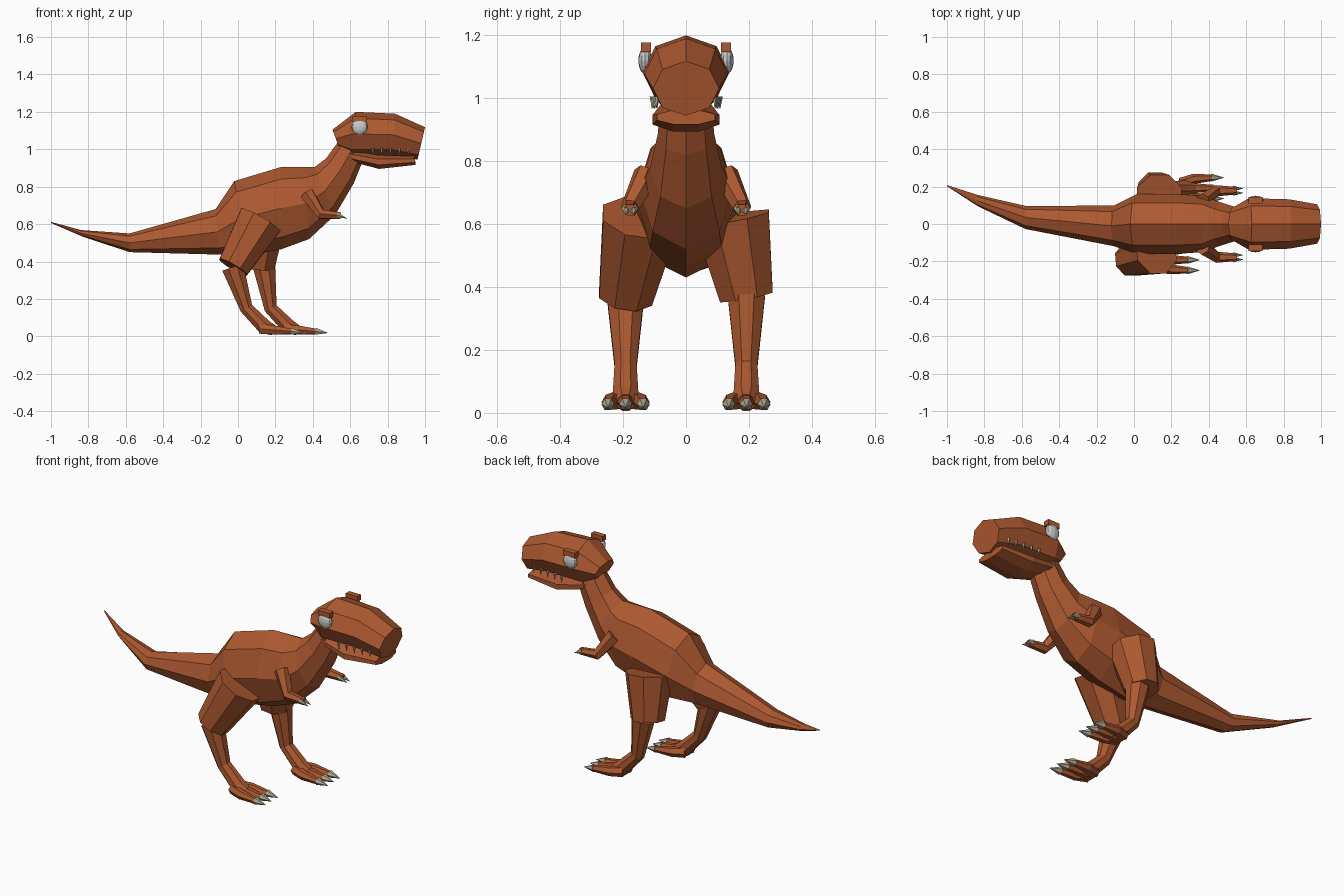
import bpy, bmesh, math
from mathutils import Vector

if "Cube" in bpy.data.objects:
    bpy.data.objects.remove(bpy.data.objects["Cube"])


def material(name, color):
    m = bpy.data.materials.new(name)
    m.diffuse_color = (*color, 1)
    m.use_nodes = True
    m.node_tree.nodes["Principled BSDF"].inputs["Base Color"].default_value = m.diffuse_color
    return m


HIDE = material("rust_hide", (0.42, 0.1, 0.03))
HORN = material("horn", (0.45, 0.42, 0.3))


def skin(name, rings, mat):
    """Bridge equal-length rings of points into a closed faceted body."""
    bm = bmesh.new()
    vs = [[bm.verts.new(p) for p in r] for r in rings]
    n = len(rings[0])
    for a, b in zip(vs, vs[1:]):
        for i in range(n):
            j = (i + 1) % n
            bm.faces.new((a[i], a[j], b[j], b[i]))
    bm.faces.new(vs[0])
    bm.faces.new(vs[-1])
    bmesh.ops.recalc_face_normals(bm, faces=bm.faces)
    me = bpy.data.meshes.new(name)
    bm.to_mesh(me)
    bm.free()
    if mat:
        me.materials.append(mat)
    ob = bpy.data.objects.new(name, me)
    bpy.context.collection.objects.link(ob)
    return ob


def loft(name, sections, n=8, turn=0.0):
    """Sections: top x, top z, bottom x, bottom z, half width, y centre."""
    rings = []
    for tx, tz, bx, bz, w, yc in sections:
        ring = []
        for i in range(n):
            a = 2 * math.pi * i / n + turn
            k = (1 + math.cos(a)) / 2
            ring.append((bx + (tx - bx) * k, yc + w * math.sin(a), bz + (tz - bz) * k))
        rings.append(ring)
    return skin(name, rings, HIDE)


def limb(name, pts, radii, n=8, mat=HIDE, turn=0.0):
    """Tapered tube along a path."""
    pts = [Vector(p) for p in pts]
    rings = []
    for i, (p, r) in enumerate(zip(pts, radii)):
        t = Vector()
        if i > 0:
            t += (p - pts[i - 1]).normalized()
        if i < len(pts) - 1:
            t += (pts[i + 1] - p).normalized()
        t.normalize()
        u = (Vector((0, 1, 0)) - t * t.y).normalized()
        v = t.cross(u)
        rings.append([p + r * (math.cos(a) * u + math.sin(a) * v)
                      for a in (2 * math.pi * k / n + turn for k in range(n))])
    return skin(name, rings, mat)


# Body with curved tail and neck
loft("body", [
    (-1.0, .612, -1.0, .606, .003, .205),
    (-.84, .568, -.83, .533, .03, .125),
    (-.58, .55, -.58, .45, .062, .035),
    (-.12, .68, -.10, .437, .108, -.01),
    (-.02, .83, .05, .43, .16, 0),
    (.23, .905, .23, .465, .16, 0),
    (.36, .905, .38, .52, .15, 0),
    (.41, .905, .52, .65, .115, 0),
    (.47, .95, .62, .82, .09, 0),
    (.55, 1.06, .66, .92, .08, 0),
])

# Skull and lower jaw
loft("skull", [
    (.505, 1.105, .54, 1.01, .085, 0),
    (.63, 1.2, .60, .965, .138, 0),
    (.84, 1.19, .82, .965, .132, 0),
    (1.0, 1.118, .96, .945, .105, 0),
])
loft("lower_jaw", [
    (.57, 1.0, .63, .925, .09, 0),
    (.75, .972, .755, .892, .115, 0),
    (.945, .965, .95, .915, .1, 0),
], n=8, turn=math.pi / 8)

for s, side in ((-1, "right"), (1, "left")):
    # Eye and brow
    bpy.ops.mesh.primitive_uv_sphere_add(segments=12, ring_count=8, radius=.043,
                                         location=(.65, s * .13, 1.12))
    eye = bpy.context.object
    eye.name = side + "_eye"
    eye.scale.y = .5
    bpy.ops.mesh.primitive_cube_add(size=1, location=(.65, s * .127, 1.163))
    brow = bpy.context.object
    brow.name = side + "_brow"
    brow.scale = (.075, .033, .03)
    brow.data.materials.append(HIDE)

    # Teeth
    for i in range(5):
        x = .72 + i * .047
        y = s * (.108 - i * .004)
        limb(f"{side}_tooth_{i}", [(x, y, 1.005), (x + .003, y, .968)], [.009, .001], 5, HORN)

    # Arm and hand claws
    limb(side + "_arm",
         [(.37, s * .125, .76), (.445, s * .178, .652), (.55, s * .178, .645)],
         [.042, .03, .02], 6)
    for d in (-.012, .012):
        y = s * .178 + d
        limb(f"{side}_hand_claw", [(.53, y, .65), (.582, y, .63)], [.015, .001], 6, HORN)

    # Leg: the left one strides further forward
    dx, hip, knee = (0, .12, -.025) if s < 0 else (.13, .135, .11)
    y = s * .192
    limb(side + "_thigh", [(hip, s * .145, .62), (knee, y, .37)], [.13, .092], 8,
         turn=math.pi / 8)
    kx = -.028 if s < 0 else .14
    limb(side + "_shin",
         [(kx, y, .37), (.045 + dx, y, .15), (.14 + dx, y, .052), (.19 + dx, y, .032)],
         [.064, .038, .044, .03], 8, turn=math.pi / 8)
    for i in (-1, 0, 1):
        ty = y + i * .056
        limb(f"{side}_toe_{i + 2}",
             [(.12 + dx, y + i * .025, .04), (.19 + dx, y + i * .05, .034), (.30 + dx, ty, .025)],
             [.03, .027, .016], 6)
        limb(f"{side}_toe_claw_{i + 2}", [(.285 + dx, ty, .027), (.35 + dx, ty, .018)],
             [.021, .001], 6, HORN)
